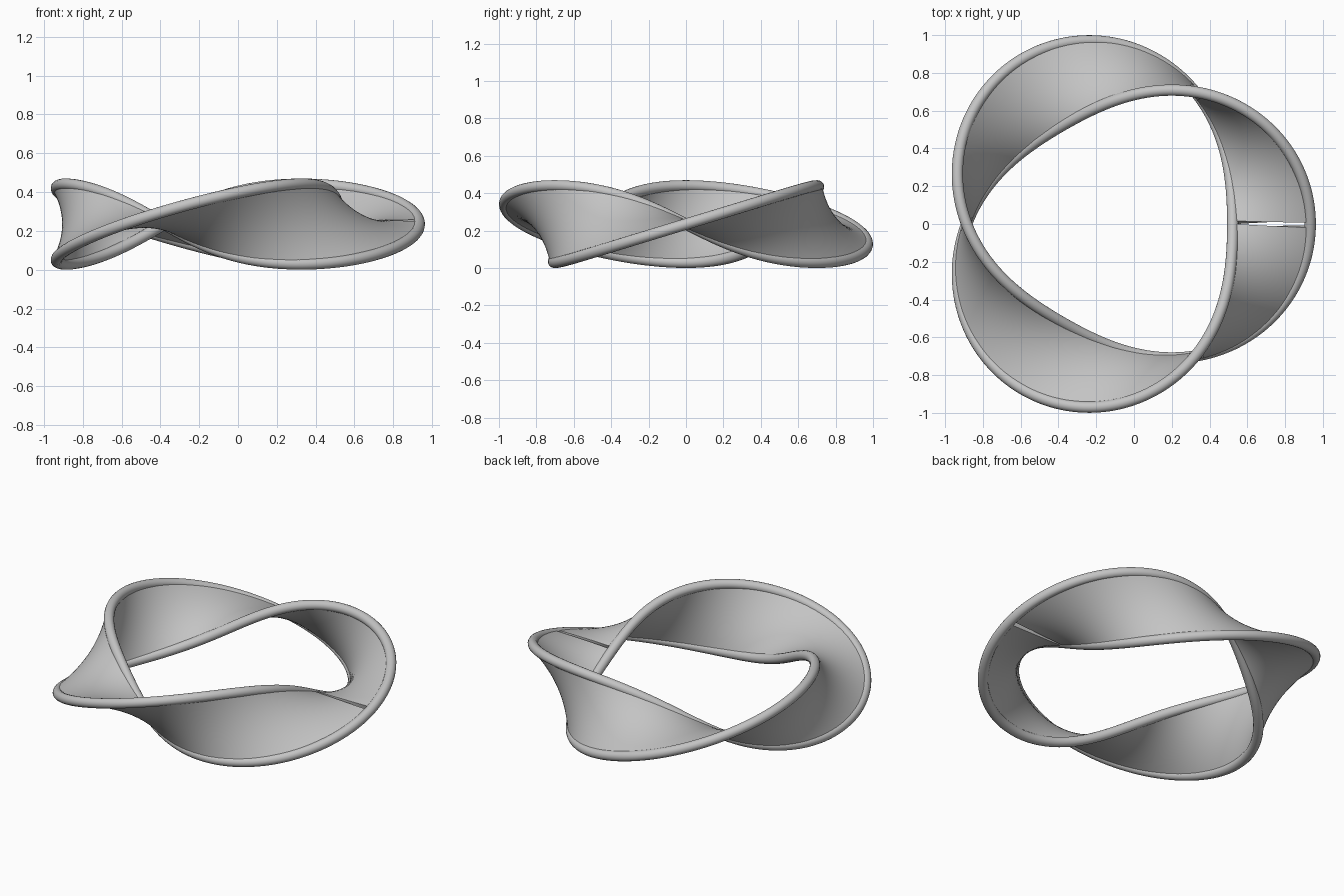
import bpy, bmesh, math
from math import pi, sin, cos

if "Cube" in bpy.data.objects:
    bpy.data.objects.remove(bpy.data.objects["Cube"])

R, W, TUBE = 0.807, 0.205, 0.03     # ring radius, band half width, rim radius
X0, Z0 = -0.079, 0.235              # places the bounding box on the origin and floor
SEG, ACROSS = 240, 12

grey = bpy.data.materials.new("plain_grey")
grey.diffuse_color = (0.55, 0.55, 0.55, 1)
grey.use_nodes = True
grey.node_tree.nodes["Principled BSDF"].inputs["Base Color"].default_value = grey.diffuse_color


def point(theta, u):
    """Point on the band with three half twists, u across its width."""
    a = 1.5 * theta
    r = R + u * cos(a)
    return (X0 + r * cos(theta), r * sin(theta), Z0 + u * sin(a))


def activate(obj):
    bpy.ops.object.select_all(action='DESELECT')
    obj.select_set(True)
    bpy.context.view_layer.objects.active = obj


# Twisted band, open by one segment so a narrow slit remains
bm = bmesh.new()
step = 2 * pi / SEG
rows = [[bm.verts.new(point((i + 0.5) * step, W * (2 * j / ACROSS - 1)))
         for j in range(ACROSS + 1)] for i in range(SEG)]
for a, b in zip(rows, rows[1:]):
    for j in range(ACROSS):
        bm.faces.new((a[j], b[j], b[j + 1], a[j + 1]))
mesh = bpy.data.meshes.new("twisted_band")
bm.to_mesh(mesh)
bm.free()
band = bpy.data.objects.new("twisted_band", mesh)
bpy.context.collection.objects.link(band)
mesh.materials.append(grey)
solid = band.modifiers.new("thickness", 'SOLIDIFY')
solid.thickness = 0.04
solid.offset = 0
activate(band)
bpy.ops.object.modifier_apply(modifier=solid.name)
bpy.ops.object.shade_smooth_by_angle(angle=math.radians(40))

# Round rim: the single edge, which closes after two turns
curve = bpy.data.curves.new("edge_rim", 'CURVE')
curve.dimensions = '3D'
curve.bevel_depth = TUBE
curve.bevel_resolution = 6
spline = curve.splines.new('POLY')
n = SEG * 2
spline.points.add(n - 1)
for i, p in enumerate(spline.points):
    p.co = (*point(4 * pi * i / n, W), 1)
spline.use_cyclic_u = True
spline.use_smooth = True
curve.materials.append(grey)
rim = bpy.data.objects.new("edge_rim", curve)
bpy.context.collection.objects.link(rim)
activate(rim)
bpy.ops.object.convert(target='MESH')
bpy.ops.object.shade_smooth()
